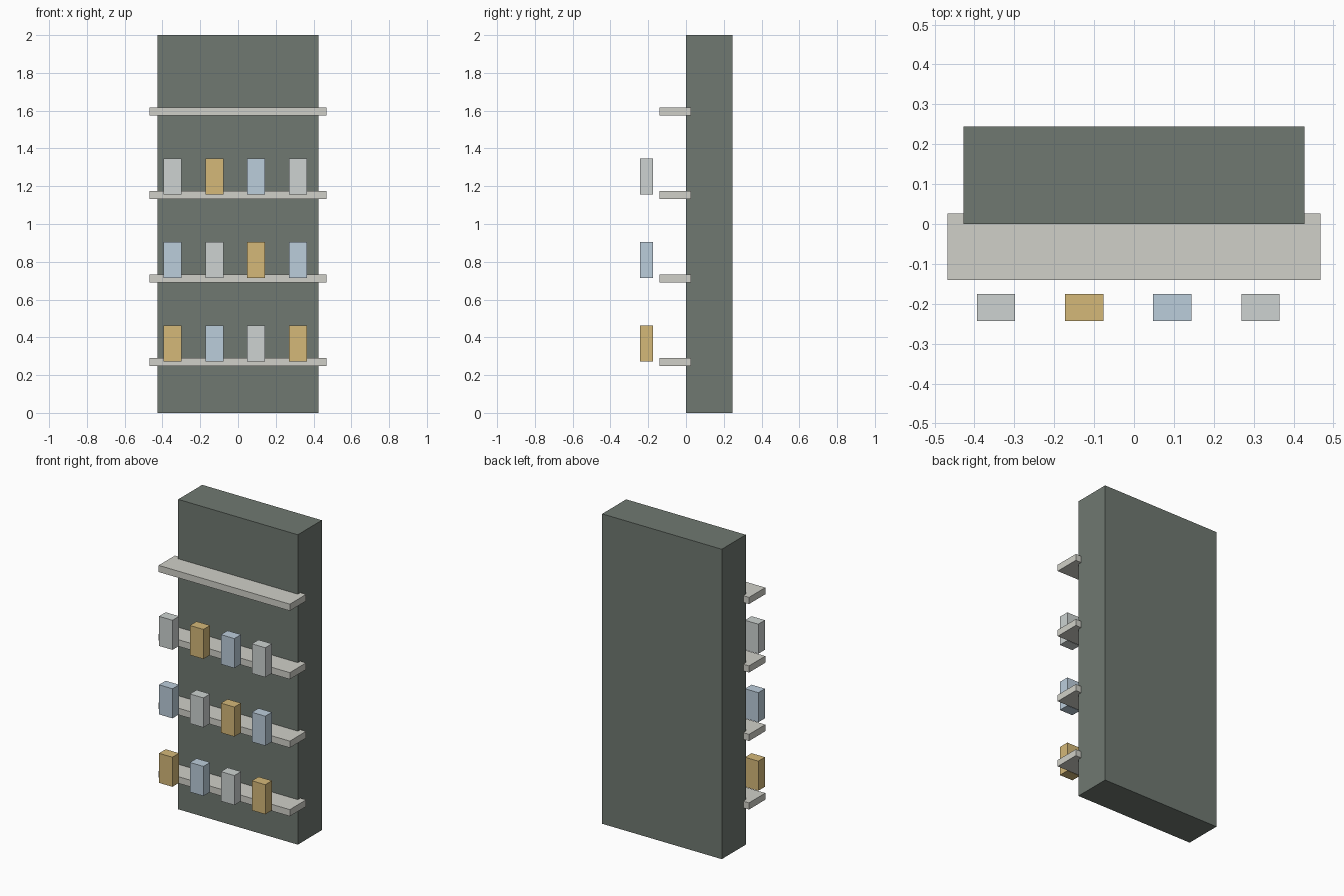
import bpy

if "Cube" in bpy.data.objects:
    bpy.data.objects.remove(bpy.data.objects["Cube"])


def material(name, rgb):
    m = bpy.data.materials.new(name)
    m.diffuse_color = (*rgb, 1.0)
    m.use_nodes = True
    m.node_tree.nodes["Principled BSDF"].inputs["Base Color"].default_value = m.diffuse_color
    return m


def box(name, center, size, mat):
    bpy.ops.mesh.primitive_cube_add(size=1, location=center)
    obj = bpy.context.object
    obj.name = name
    obj.scale = size
    bpy.ops.object.transform_apply(location=False, rotation=False, scale=True)
    obj.data.materials.append(mat)
    return obj


body_mat = material("dark_green_grey", (0.16, 0.19, 0.165))
shelf_mat = material("pale_stone", (0.63, 0.63, 0.58))
item_mats = [
    material("amber", (0.66, 0.48, 0.19)),
    material("pale_blue", (0.50, 0.61, 0.71)),
    material("pale_grey", (0.61, 0.65, 0.64)),
]

SHELF_Z = 0.269    # centre of the lowest shelf
PITCH_Z = 0.442    # spacing between shelves
ITEM_H = 0.191

# Solid back cabinet
box("cabinet_body", (0, 0.1225, 1.0), (0.854, 0.245, 2.0), body_mat)

for row in range(4):
    z = SHELF_Z + row * PITCH_Z
    # Shelf board, slightly wider than the cabinet and let into its front
    box(f"shelf_{row + 1}", (0, -0.057, z), (0.936, 0.166, 0.043), shelf_mat)
    # Cartons in front of the lower three shelves, colours shifting per row
    if row < 3:
        for col in range(4):
            x = -0.346 + col * 0.221
            box(f"carton_{row + 1}_{col + 1}", (x, -0.209, z + 0.003 + ITEM_H / 2),
                (0.096, 0.068, ITEM_H), item_mats[(row + col) % 3])
